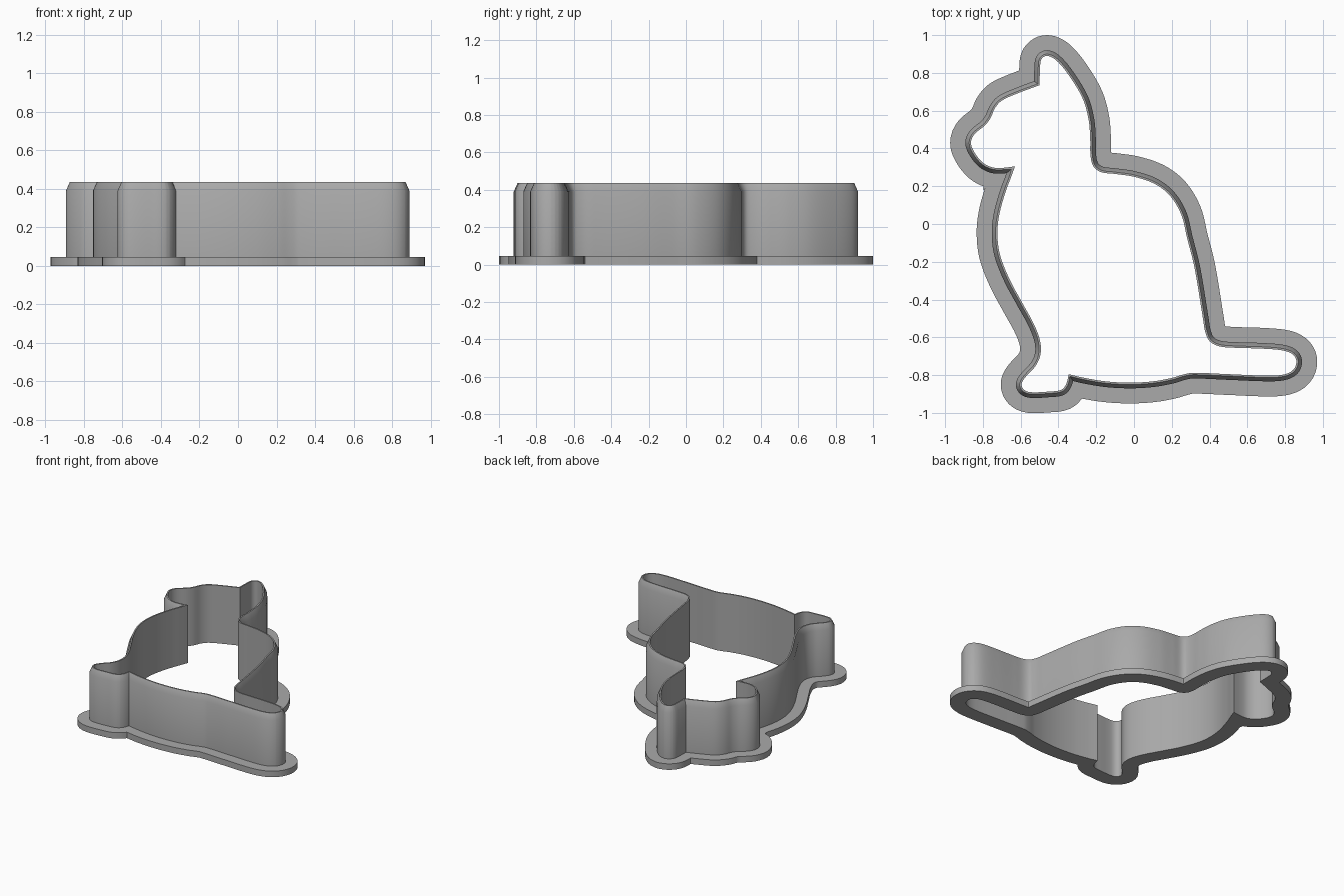
import bpy
import bmesh
import math
from mathutils import Vector
from mathutils.kdtree import KDTree

cube = bpy.data.objects.get("Cube")
if cube:
    bpy.data.objects.remove(cube, do_unlink=True)

# Heights and widths
FLANGE_TOP, BEVEL_START, TOP = 0.045, 0.39, 0.435
WALL, FLANGE, BEVEL = 0.03, 0.11, 0.02

# Inner outline in hundredths, clockwise; each stretch runs between sharp corners
ear_to_foot = [
    (-50, 73.5), (-49.7, 83), (-49, 87.3), (-46, 89), (-41, 86.5), (-34, 78),
    (-27, 66), (-24, 55), (-23.2, 45), (-23, 36), (-21.5, 30.5), (-17.5, 27.5),
    (-10, 26.5), (0, 25), (11, 21.2), (19, 15), (25, 5), (28, -7), (32, -23),
    (36.5, -50), (37.7, -57), (40, -62), (45, -64.7), (53, -65.5), (68, -66),
    (79, -67), (84, -69), (86, -72.5), (84.5, -77), (80, -79.5), (72, -80.3),
    (50, -79.5), (31, -78.8), (26, -79.7), (20, -81.5), (10, -83.3), (-2, -84),
    (-15, -83.3), (-27, -81.3), (-34.5, -79.5)]
foot_to_chin = [
    (-34.5, -79.5), (-36, -85), (-38.5, -87.8), (-45, -88.7), (-55, -89),
    (-58.5, -87.5), (-59.5, -84.5), (-57, -80.5), (-52, -75), (-49.5, -69),
    (-49.7, -62), (-53, -53), (-59, -42), (-66, -29), (-71, -16), (-72.3, -5),
    (-71.3, 5), (-68, 17), (-65, 25), (-63, 30.5)]
chin_to_ear = [
    (-63, 30.5), (-70, 29.7), (-75, 30), (-80, 32.5), (-84.5, 38), (-86.3, 43),
    (-84.5, 47.5), (-78.8, 52.3), (-76, 56), (-73.5, 61.5), (-70, 65.3),
    (-62, 69), (-50, 73.5)]


def spline(points, step=0.012):
    """Smooth curve through the points, without its last point."""
    p = [Vector(q) / 100 for q in points]
    p = [2 * p[0] - p[1]] + p + [2 * p[-1] - p[-2]]
    out = []
    for a, b, c, d in zip(p, p[1:], p[2:], p[3:]):
        n = max(2, round((c - b).length / step))
        # Tangents scaled to the span keep uneven spacing free of overshoot
        span = (c - b).length
        t0 = (c - a).normalized() * span
        t1 = (d - b).normalized() * span
        for i in range(n):
            t = i / n
            h = t * t * (3 - 2 * t)
            out.append(b * (1 - h) + c * h + t0 * t * (1 - t) ** 2
                       - t1 * t * t * (1 - t))
    return out


def edge_normals(loop):
    """Outward normals of the edges before and after each point."""
    after = []
    for a, b in zip(loop, loop[1:] + loop[:1]):
        d = (b - a).normalized()
        after.append(Vector((-d.y, d.x)))
    return list(zip(after[-1:] + after[:-1], after))


def offset(loop, dist):
    """Offset outward with round outer corners and clean inner corners."""
    tree = KDTree(len(loop))
    for i, p in enumerate(loop):
        tree.insert(p.to_3d(), i)
    tree.balance()
    raw = []
    for p, (n0, n1) in zip(loop, edge_normals(loop)):
        turn = math.atan2(n0.cross(n1), n0.dot(n1))
        if turn < -0.2:
            steps = math.ceil(-turn / 0.2)
            for i in range(steps + 1):
                a = math.atan2(n0.y, n0.x) + turn * i / steps
                raw.append(p + dist * Vector((math.cos(a), math.sin(a))))
        else:
            raw.append(p + (n0 + n1).normalized() * dist / math.cos(turn / 2))
    out = []
    for p in raw:
        if tree.find(p.to_3d())[2] < dist - 0.001:
            continue
        if not out or (p - out[-1]).length > 0.003:
            out.append(p)
    return out


def inset(loop, dist):
    """Move every point inward, keeping the point count."""
    return [p - (a + b).normalized() * dist / max(0.6, math.sqrt((1 + a.dot(b)) / 2))
            for p, (a, b) in zip(loop, edge_normals(loop))]


def ring(bm, loop, z):
    return [bm.verts.new((p.x, p.y, z)) for p in loop]


def skirt(bm, low, high):
    """Quads between two rings with equal counts."""
    for i in range(len(low)):
        bm.faces.new((low[i - 1], low[i], high[i], high[i - 1]))


def cap(bm, outer, inner, up):
    """Flat band between two rings."""
    edges = []
    for r in (outer, inner):
        for i in range(len(r)):
            edges.append(bm.edges.get((r[i - 1], r[i])) or bm.edges.new((r[i - 1], r[i])))
    made = bmesh.ops.triangle_fill(bm, edges=edges, use_beauty=True,
                                   normal=(0, 0, up))["geom"]
    for f in made:
        if isinstance(f, bmesh.types.BMFace):
            f.normal_update()
            if f.normal.z * up < 0:
                f.normal_flip()


def finish(bm, name, material):
    mesh = bpy.data.meshes.new(name)
    bm.to_mesh(mesh)
    bm.free()
    obj = bpy.data.objects.new(name, mesh)
    bpy.context.collection.objects.link(obj)
    mesh.materials.append(material)
    bpy.ops.object.select_all(action="DESELECT")
    obj.select_set(True)
    bpy.context.view_layer.objects.active = obj
    bpy.ops.object.shade_smooth_by_angle(angle=math.radians(25))


grey = bpy.data.materials.new("plain_grey")
grey.use_nodes = True
colour = (0.4, 0.4, 0.4, 1)
grey.diffuse_color = colour
grey.node_tree.nodes["Principled BSDF"].inputs["Base Color"].default_value = colour

inner = spline(ear_to_foot) + spline(foot_to_chin) + spline(chin_to_ear)
outer = offset(inner, WALL)
rim = offset(inner, FLANGE)

# Cutting wall with a bevelled top edge
bm = bmesh.new()
inner_low, inner_top = ring(bm, inner, FLANGE_TOP), ring(bm, inner, TOP)
outer_low, outer_mid = ring(bm, outer, FLANGE_TOP), ring(bm, outer, BEVEL_START)
outer_top = ring(bm, inset(outer, BEVEL), TOP)
skirt(bm, inner_top, inner_low)
skirt(bm, outer_low, outer_mid)
skirt(bm, outer_mid, outer_top)
cap(bm, outer_top, inner_top, 1)
finish(bm, "cutting_wall", grey)

# Flat grip flange around the foot of the wall
bm = bmesh.new()
inner_low, inner_top = ring(bm, inner, 0), ring(bm, inner, FLANGE_TOP)
rim_low, rim_top = ring(bm, rim, 0), ring(bm, rim, FLANGE_TOP)
wall_foot = ring(bm, outer, FLANGE_TOP)
skirt(bm, inner_top, inner_low)
skirt(bm, rim_low, rim_top)
cap(bm, rim_low, inner_low, -1)
cap(bm, rim_top, wall_foot, 1)
finish(bm, "grip_flange", grey)
